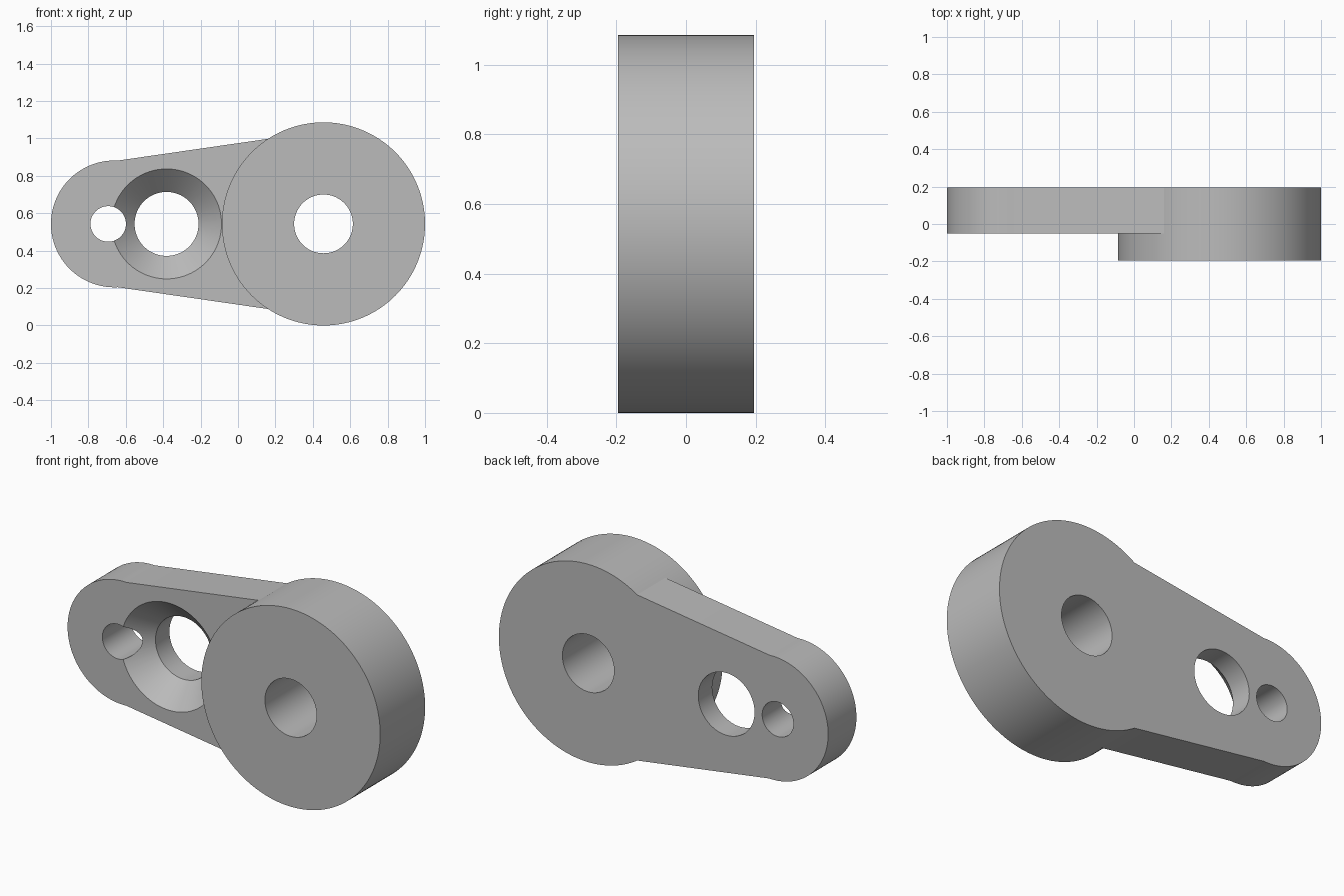
import bpy, bmesh, math
from mathutils import Matrix

if "Cube" in bpy.data.objects:
    bpy.data.objects.remove(bpy.data.objects["Cube"])

MID = 0.543                              # height of the shared axis plane
FRONT, STEP, BACK = -0.195, -0.05, 0.195
SINK = 0.074                             # depth where the countersink ends

grey = bpy.data.materials.new("plain grey")
grey.use_nodes = True
colour = (0.5, 0.5, 0.5, 1)
grey.diffuse_color = colour
grey.node_tree.nodes["Principled BSDF"].inputs["Base Color"].default_value = colour


def make_object(name, bm):
    bmesh.ops.recalc_face_normals(bm, faces=bm.faces)
    mesh = bpy.data.meshes.new(name)
    bm.to_mesh(mesh)
    bm.free()
    mesh.materials.append(grey)
    obj = bpy.data.objects.new(name, mesh)
    bpy.context.collection.objects.link(obj)
    return obj


def cylinder(name, x, y0, y1, r0, r1=None, sides=96):
    """Cylinder or cone along y, radius r0 at y0 and r1 at y1."""
    bm = bmesh.new()
    place = Matrix.Translation((x, (y0 + y1) / 2, MID)) @ Matrix.Rotation(-math.pi / 2, 4, "X")
    bmesh.ops.create_cone(bm, cap_ends=True, segments=sides, radius1=r0,
                          radius2=r0 if r1 is None else r1, depth=y1 - y0, matrix=place)
    return make_object(name, bm)


def arm_plate(name):
    """Rounded end widening in straight lines towards the disc."""
    bm = bmesh.new()
    steps, start, end = 64, math.radians(87), math.radians(273)
    outline = [(0.3, 0.475)]
    for i in range(steps + 1):
        a = start + (end - start) * i / steps
        outline.append((-0.661 + 0.339 * math.cos(a), 0.339 * math.sin(a)))
    outline.append((0.3, -0.475))
    face = bm.faces.new([bm.verts.new((x, STEP, MID + z)) for x, z in outline])
    side = bmesh.ops.extrude_face_region(bm, geom=[face])["geom"]
    bmesh.ops.translate(bm, vec=(0, BACK - STEP, 0),
                        verts=[v for v in side if isinstance(v, bmesh.types.BMVert)])
    return make_object(name, bm)


def combine(target, tool, operation):
    tool.hide_render = True
    mod = target.modifiers.new(operation.lower(), "BOOLEAN")
    mod.object, mod.operation, mod.solver = tool, operation, "EXACT"
    bpy.context.view_layer.objects.active = target
    bpy.ops.object.modifier_apply(modifier=mod.name)
    bpy.data.objects.remove(tool)


# Crank body: thick disc joined to the thinner arm
body = cylinder("crank_arm", 0.457, FRONT, BACK, 0.543, sides=128)
combine(body, arm_plate("arm_plate"), "UNION")

# Holes: disc bore, countersunk arm bore, small pin hole
gap = 0.05
slope = (0.294 - 0.171) / (SINK - STEP)
lip = 0.001
cuts = [
    cylinder("disc_bore", 0.457, FRONT - gap, BACK + gap, 0.157),
    cylinder("arm_bore", -0.382, STEP - gap, BACK + gap, 0.171),
    cylinder("countersink", -0.382, STEP - lip, SINK, 0.294 + slope * lip, 0.171),
    cylinder("pin_hole", -0.694, STEP - gap, BACK + gap, 0.095, sides=64),
]
for cut in cuts:
    combine(body, cut, "DIFFERENCE")

# Smooth round walls, crisp rims
bpy.ops.object.select_all(action="DESELECT")
body.select_set(True)
bpy.context.view_layer.objects.active = body
bpy.ops.object.shade_smooth_by_angle(angle=math.radians(20))
